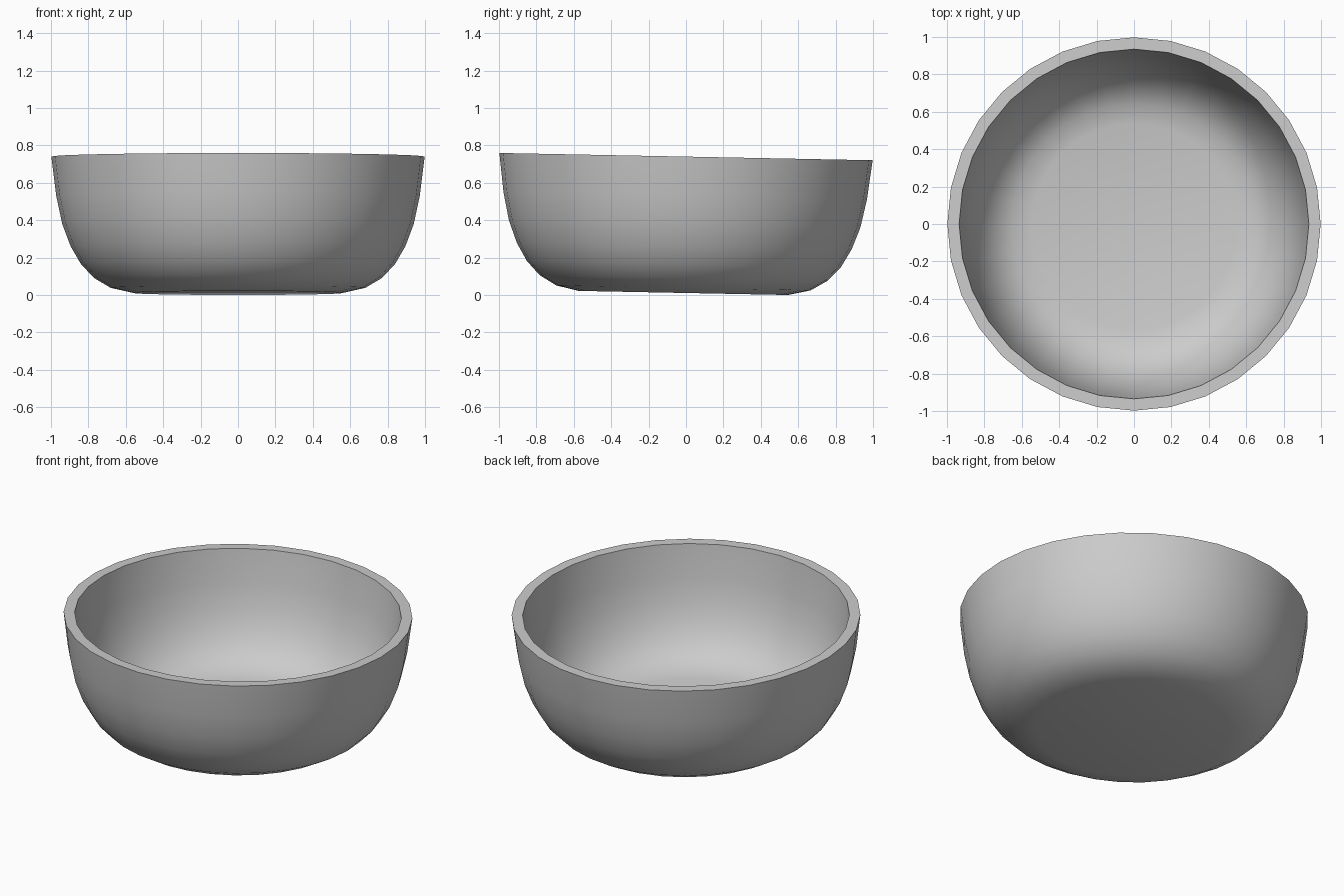
import bpy, bmesh, math
from mathutils import Matrix

if "Cube" in bpy.data.objects:
    bpy.data.objects.remove(bpy.data.objects["Cube"])

SIDES = 32
TILT = -0.0195  # the bowl leans slightly towards the back

# outer wall from base centre to rim, then inner wall back to the floor centre (radius, height)
outer = [(0, 0), (0.56, 0), (0.68, 0.027), (0.77, 0.08), (0.84, 0.155),
         (0.895, 0.25), (0.94, 0.37), (0.972, 0.52), (0.998, 0.729)]
inner = [(0.935, 0.729), (0.911, 0.525), (0.88, 0.385), (0.839, 0.277),
         (0.79, 0.193), (0.732, 0.13), (0.657, 0.083), (0.55, 0.06), (0, 0.06)]
profile = outer + inner

# bowl: lathe the profile
bm = bmesh.new()
verts = [bm.verts.new((0, -r, z)) for r, z in profile]
edges = [bm.edges.new(pair) for pair in zip(verts, verts[1:])]
bmesh.ops.spin(bm, geom=verts + edges, cent=(0, 0, 0), axis=(0, 0, 1),
               angle=math.tau, steps=SIDES, use_merge=True)
bmesh.ops.remove_doubles(bm, verts=bm.verts, dist=1e-4)
bmesh.ops.recalc_face_normals(bm, faces=bm.faces)

# lean it and set it on the ground
bm.transform(Matrix.Rotation(TILT, 4, 'X'))
ys = [v.co.y for v in bm.verts]
low = min(v.co.z for v in bm.verts)
bm.transform(Matrix.Translation((0, -(min(ys) + max(ys)) / 2, -low)))

mesh = bpy.data.meshes.new("bowl")
bm.to_mesh(mesh)
bm.free()
bowl = bpy.data.objects.new("bowl", mesh)
bpy.context.collection.objects.link(bowl)
bpy.context.view_layer.objects.active = bowl
bowl.select_set(True)
bpy.ops.object.shade_smooth_by_angle(angle=math.radians(40))
